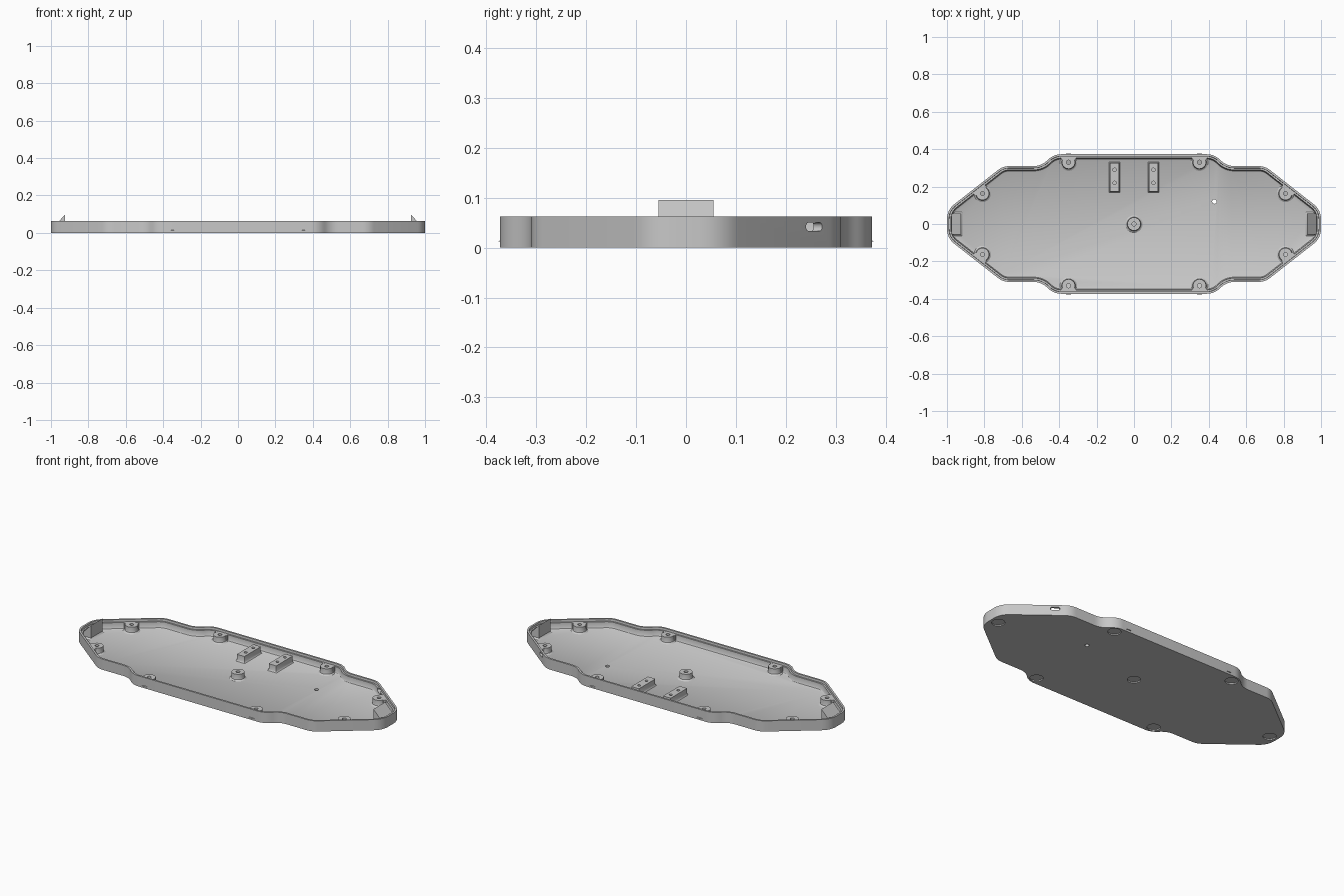
import bpy, bmesh, math
from mathutils import Vector, Matrix

cube = bpy.data.objects.get("Cube")
if cube:
    bpy.data.objects.remove(cube)

grey = bpy.data.materials.new("light_grey")
grey.use_nodes = True
grey.diffuse_color = (0.58, 0.58, 0.58, 1)
grey.node_tree.nodes["Principled BSDF"].inputs["Base Color"].default_value = grey.diffuse_color

FLOOR, LEDGE, RIM = 0.013, 0.05, 0.063


def finish(bm, name):
    bmesh.ops.recalc_face_normals(bm, faces=bm.faces)
    mesh = bpy.data.meshes.new(name)
    bm.to_mesh(mesh)
    bm.free()
    ob = bpy.data.objects.new(name, mesh)
    bpy.context.collection.objects.link(ob)
    mesh.materials.append(grey)
    return ob


def smooth(ob):
    bpy.ops.object.select_all(action='DESELECT')
    ob.select_set(True)
    bpy.context.view_layer.objects.active = ob
    bpy.ops.object.shade_smooth_by_angle(angle=math.radians(30))


def rounded(corners, inset, radius, steps=6):
    """Inset a counter-clockwise polygon and round its corners."""
    out, n = [], len(corners)
    for i in range(n):
        p = Vector(corners[i])
        a = (p - Vector(corners[i - 1])).normalized()
        b = (Vector(corners[(i + 1) % n]) - p).normalized()
        turn = math.atan2(a.x * b.y - a.y * b.x, a.dot(b))
        side = 1 if turn > 0 else -1
        r = max(radius - side * inset, 0.003)
        na, nb = Vector((-a.y, a.x)), Vector((-b.y, b.x))
        mid = (na + nb) / (1 + na.dot(nb))
        centre = p + mid * (inset + side * r)
        for k in range(steps + 1):
            out.append(centre - Matrix.Rotation(turn * k / steps, 2) @ na * (side * r))
    return out


def stack(name, corners, radius, levels, steps=6):
    """Join inset copies of an outline, given as (inset, z), into a closed solid."""
    bm = bmesh.new()
    rings = [[bm.verts.new((p.x, p.y, z)) for p in rounded(corners, d, radius, steps)]
             for d, z in levels]
    n = len(rings[0])
    for low, high in zip(rings, rings[1:]):
        for i in range(n):
            j = (i + 1) % n
            bm.faces.new((low[i], low[j], high[j], high[i]))
    bm.faces.new(rings[0][::-1])
    bm.faces.new(rings[-1])
    return finish(bm, name)


def rectangle(w, h):
    return [(-w / 2, -h / 2), (w / 2, -h / 2), (w / 2, h / 2), (-w / 2, h / 2)]


def cut(ob, cutter):
    cutter.hide_render = True
    mod = ob.modifiers.new("cut", 'BOOLEAN')
    mod.operation, mod.solver, mod.object = 'DIFFERENCE', 'EXACT', cutter
    bpy.context.view_layer.objects.active = ob
    bpy.ops.object.modifier_apply(modifier=mod.name)
    bpy.data.objects.remove(cutter)


def round_cutter(x, y, r, z0, z1, sides=32):
    bm = bmesh.new()
    bmesh.ops.create_cone(bm, cap_ends=True, segments=sides, radius1=r, radius2=r,
                          depth=z1 - z0, matrix=Matrix.Translation((x, y, (z0 + z1) / 2)))
    return finish(bm, "hole_cutter")


# Tray: outer wall, stepped lip and chamfered floor from one outline
quarter = [(1, 0.075), (0.70, 0.31), (0.495, 0.31), (0.43, 0.373)]
half = quarter + [(-x, y) for x, y in reversed(quarter)]
outline = half + [(-x, -y) for x, y in half]
tray = stack("tray", outline, 0.1, [
    (0, 0), (0, RIM), (0.011, RIM), (0.012, LEDGE), (0.021, LEDGE),
    (0.022, 0.024), (0.026, 0.017), (0.033, FLOOR)])

# Round recesses underneath, pin hole and side port
feet = [(0, 0), (0.95, 0), (-0.95, 0)]
feet += [(sx * 0.41, sy * 0.325) for sx in (1, -1) for sy in (1, -1)]
for x, y in feet:
    cut(tray, round_cutter(x, y, 0.036, -0.01, 0.007))
cut(tray, round_cutter(0.43, 0.12, 0.012, -0.01, 0.03, 16))

normal = Vector((0.617, 0.787, 0)).normalized()
along = Vector((-normal.y, normal.x, 0))
port = stack("port_cutter", rectangle(0.052, 0.017), 0.008, [(0, -0.05), (0, 0.03)])
axes = Matrix((along, Vector((0, 0, 1)), normal)).transposed().to_4x4()
port.matrix_world = Matrix.Translation((0.768, 0.257, 0.042)) @ axes
bpy.context.view_layer.update()
cut(tray, port)
smooth(tray)


# Screw posts with flared feet and open centres
def post(name, x, y):
    profile = [(0.048, 0.012), (0.042, 0.015), (0.037, 0.019), (0.035, 0.026),
               (0.035, LEDGE), (0.011, LEDGE), (0.011, 0.012)]
    bm = bmesh.new()
    sides = 32
    rings = []
    for k in range(sides):
        t = math.tau * k / sides
        rings.append([bm.verts.new((x + r * math.cos(t), y + r * math.sin(t), z))
                      for r, z in profile])
    for k in range(sides):
        a, b = rings[k], rings[(k + 1) % sides]
        for i in range(len(profile)):
            j = (i + 1) % len(profile)
            bm.faces.new((a[i], b[i], b[j], a[j]))
    smooth(finish(bm, name))


post("centre_post", 0, 0)
for sx, side in ((1, "left"), (-1, "right")):
    for sy, end in ((1, "back"), (-1, "front")):
        for x, y, out, tag in ((0.35, 0.33, Vector((0, 1, 0)), "inner"),
                               (0.81, 0.163, normal, "outer")):
            name = f"{end}_{side}_{tag}"
            post(name + "_post", sx * x, sy * y)
            # Web tying the post to the wall
            web = stack(name + "_web", rectangle(0.028, 0.078), 0.003,
                        [(0, 0.012), (0, LEDGE - 0.0005)], 2)
            d = Vector((out.x * sx, out.y * sy, 0))
            web.location = Vector((sx * x, sy * y, 0)) + d * 0.026
            web.rotation_euler.z = math.atan2(d.y, d.x)

    # Mounting block with two screw holes
    block = stack(side + "_mounting_block", rectangle(0.062, 0.166), 0.004,
                  [(0, 0.012), (0.003, 0.015), (0.006, 0.022), (0.006, 0.052)], 2)
    block.location = (sx * 0.104, 0.25, 0)
    bpy.context.view_layer.update()
    for y in (0.22, 0.29):
        cut(block, round_cutter(sx * 0.104, y, 0.009, 0.02, 0.08, 16))
    smooth(block)

    # End catch: upright inner face, sloping outer face
    bm = bmesh.new()
    section = [(0.925, 0.012), (0.977, 0.012), (0.977, 0.043), (0.925, 0.096)]
    face = bm.faces.new([bm.verts.new((sx * x, -0.055, z)) for x, z in section])
    new = bmesh.ops.extrude_face_region(bm, geom=[face])["geom"]
    bmesh.ops.translate(bm, vec=(0, 0.11, 0),
                        verts=[v for v in new if isinstance(v, bmesh.types.BMVert)])
    finish(bm, side + "_end_catch")
    # Flared foot around the catch
    foot = stack(side + "_catch_foot", rectangle(0.07, 0.13), 0.004,
                 [(0, 0.012), (0.006, 0.016), (0.01, 0.022)], 2)
    foot.location.x = sx * 0.95
    smooth(foot)
